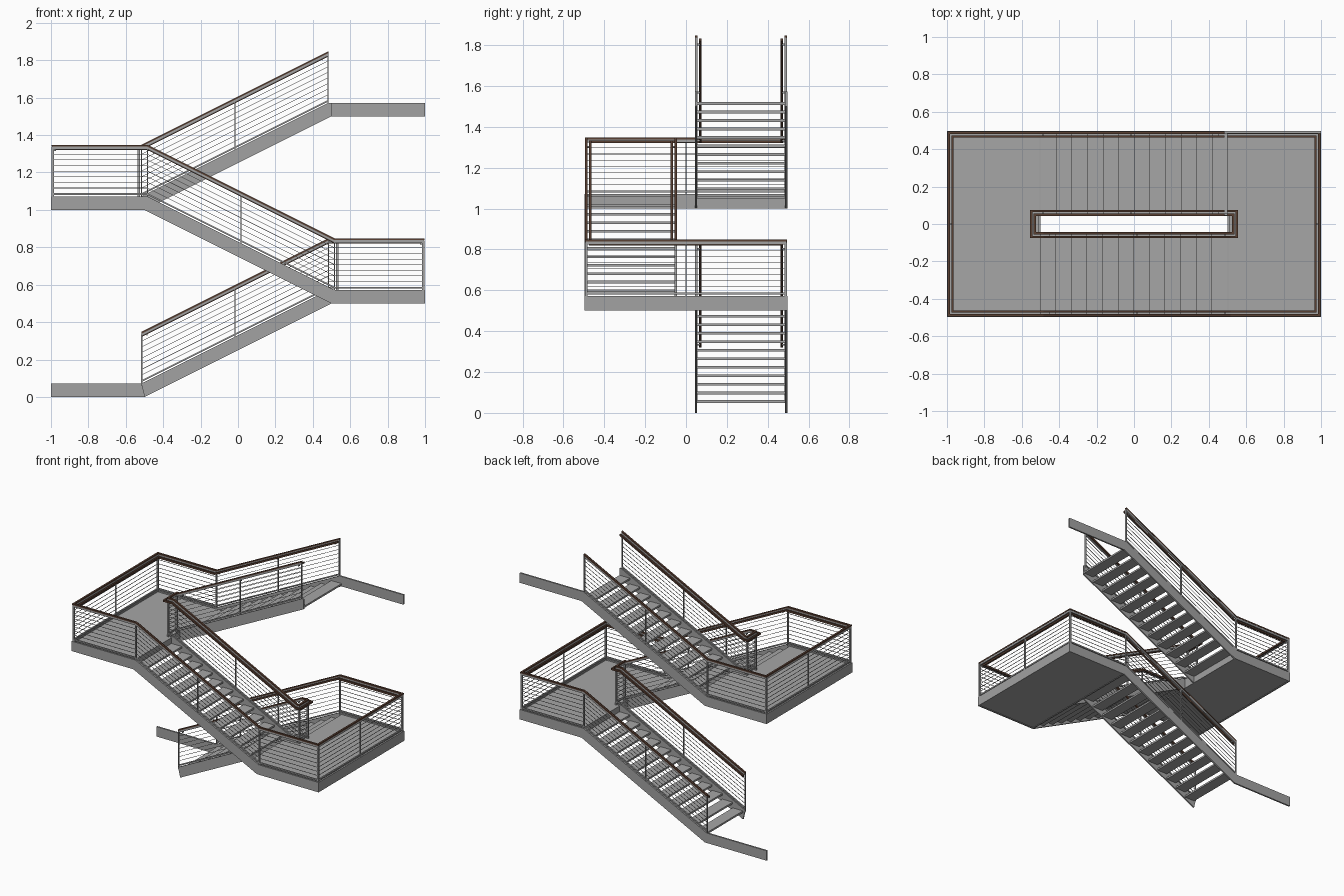
import bpy, bmesh
from mathutils import Vector

if "Cube" in bpy.data.objects:
    bpy.data.objects.remove(bpy.data.objects["Cube"])


def material(name, col):
    m = bpy.data.materials.new(name)
    m.diffuse_color = (*col, 1)
    m.use_nodes = True
    m.node_tree.nodes["Principled BSDF"].inputs["Base Color"].default_value = m.diffuse_color
    return m


STEEL = material("grey_steel", (0.36, 0.36, 0.36))
FLOOR = material("grey_floor", (0.38, 0.38, 0.38))
WOOD = material("dark_brown_wood", (0.10, 0.05, 0.032))
BEND = 0.0165   # shift of the mitred bend between stringer bottom and top


def finish(name, bm, mat):
    bmesh.ops.recalc_face_normals(bm, faces=bm.faces)
    me = bpy.data.meshes.new(name)
    bm.to_mesh(me)
    bm.free()
    me.materials.append(mat)
    ob = bpy.data.objects.new(name, me)
    bpy.context.collection.objects.link(ob)
    return ob


def add_box(bm, x0, x1, y0, y1, z0, z1):
    vs = [bm.verts.new((x, y, z)) for x in (x0, x1) for y in (y0, y1) for z in (z0, z1)]
    for f in ((0, 1, 3, 2), (4, 5, 7, 6), (0, 1, 5, 4), (2, 3, 7, 6), (0, 2, 6, 4), (1, 3, 7, 5)):
        bm.faces.new([vs[i] for i in f])


def stair_path(X, Y, b, ext=False):
    """Line that follows three flights and two landings, clockwise from above."""
    p = [(-.5 - b, Y, 0), (.5 - b, Y, .5), (X, Y, .5), (X, -Y, .5), (.5 + b, -Y, .5),
         (-.5 + b, -Y, 1), (-X, -Y, 1), (-X, Y, 1), (-.5 - b, Y, 1), (.5 - b, Y, 1.5)]
    if ext:
        p = [(-X, Y, 0)] + p + [(X, Y, 1.5)]
    return [Vector(q) for q in p]


def sweep(bm, X, Y, profile, ext=False):
    """Sweep a profile of (sideways, height, bend shift) with mitred corners."""
    rows = []
    for lat, h, b in profile:
        pts = stair_path(X, Y, b, ext)
        row = []
        for i, p in enumerate(pts):
            ds = []
            if i > 0:
                ds.append((p - pts[i - 1]).xy.normalized())
            if i < len(pts) - 1:
                ds.append((pts[i + 1] - p).xy.normalized())
            ns = [Vector((-d.y, d.x)) for d in ds]
            n = sum(ns, Vector((0, 0))).normalized()
            n = n / n.dot(ns[0])
            row.append(bm.verts.new((p.x + n.x * lat, p.y + n.y * lat, p.z + h)))
        rows.append(row)
    k = len(rows)
    for i in range(len(rows[0]) - 1):
        for j in range(k):
            a, c = rows[j], rows[(j + 1) % k]
            bm.faces.new((a[i], a[i + 1], c[i + 1], c[i]))
    bm.faces.new([r[0] for r in rows])
    bm.faces.new([r[-1] for r in rows])


def rect(l0, l1, z0, z1):
    return [(l0, z0, BEND), (l1, z0, BEND), (l1, z1, BEND), (l0, z1, BEND)]


# outer stringer: one continuous band around flights and landings
bm = bmesh.new()
sweep(bm, 1.0, .496, [(-.012, 0, 0), (0, 0, 0), (0, .072, BEND), (-.012, .072, BEND)], True)
finish("outer_stringer", bm, STEEL)

# flights: s flips x and y for the middle one
for n, (s, z) in enumerate(((1, 0), (-1, .5), (1, 1)), 1):
    bm = bmesh.new()
    prof = [(-.5, 0), (.5, .5), (.5, .572), (.5 - BEND, .572), (-.5 - BEND, .072)]
    sides = [[bm.verts.new((s * x, s * y, z + h)) for x, h in prof] for y in (.045, .055)]
    for side in sides:
        bm.faces.new(side)
    for i in range(5):
        j = (i + 1) % 5
        bm.faces.new((sides[0][i], sides[0][j], sides[1][j], sides[1][i]))
    finish(f"inner_stringer_{n}", bm, STEEL)

    bm = bmesh.new()
    for k in range(12):
        x, top = -.5 + k / 12, z + .0625 + k / 24
        add_box(bm, s * x, s * (x + 1 / 12), s * .055, s * .484, top - .013, top)
    finish(f"treads_{n}", bm, FLOOR)

# landings with a fascia plate at the stair well
for name, s, z in (("lower", 1, .5), ("upper", -1, 1)):
    bm = bmesh.new()
    add_box(bm, s * .505, s * .988, -.484, .484, z + .003, z + .0625)
    finish(f"{name}_landing", bm, FLOOR)
    bm = bmesh.new()
    add_box(bm, s * .5, s * .51, -.484, .484, z, z + .0625)
    add_box(bm, s * .5, s * .51, -.055, .055, z, z + .072)
    finish(f"{name}_landing_fascia", bm, STEEL)

# railings: outer loop (handrail inwards) and stair well loop (handrail outwards)
for name, X, Y, side in (("outer", .99, .488, -1), ("inner", .53, .05, 1)):
    bm = bmesh.new()
    sweep(bm, X, Y, rect(-.007, .007, .338, .348))
    finish(f"{name}_rail_cap", bm, WOOD)
    bm = bmesh.new()
    sweep(bm, X, Y, rect(side * .014, side * .026, .320, .333))
    finish(f"{name}_handrail", bm, WOOD)
    bm = bmesh.new()
    sweep(bm, X, Y, rect(-.005, .005, .324, .338))
    sweep(bm, X, Y, rect(-.005, .005, .079, .089))
    finish(f"{name}_rail_frame", bm, STEEL)
    bm = bmesh.new()
    for i in range(1, 8):
        h = .087 + i * .03
        sweep(bm, X, Y, rect(-.0014, .0014, h - .0014, h + .0014))
    finish(f"{name}_cables", bm, STEEL)

    # posts: flat bars along runs, square ones at corners
    bm = bmesh.new()
    p = stair_path(X, Y, BEND)

    def post(q, hx, hy):
        add_box(bm, q.x - hx, q.x + hx, q.y - hy, q.y + hy, q.z + .06, q.z + .335)

    def bracket(q, d):
        e = q + d * side * .016
        add_box(bm, min(q.x, e.x) - .002, max(q.x, e.x) + .002,
                min(q.y, e.y) - .002, max(q.y, e.y) + .002, q.z + .314, q.z + .322)

    for i in (2, 3, 6, 7):
        post(p[i], .006, .006)
    for i, shift in ((0, .002), (1, 0), (4, 0), (5, 0), (8, 0), (9, -.002)):
        if name == "outer" or i in (0, 9):
            post(p[i] + Vector((shift, 0, 0)), .003, .006)
    for i in (0, 4, 8):
        mid = (p[i] + p[i + 1]) / 2
        post(mid, .0025, .006)
        for q in (mid, p[i].lerp(p[i + 1], .03), p[i].lerp(p[i + 1], .97)):
            bracket(q, Vector((0, 1 if q.y > 0 else -1, 0)))
    if name == "outer":
        for i in (2, 6):
            mid = (p[i] + p[i + 1]) / 2
            post(mid, .006, .0025)
            bracket(mid, Vector((1 if mid.x > 0 else -1, 0, 0)))
    finish(f"{name}_posts", bm, STEEL)
